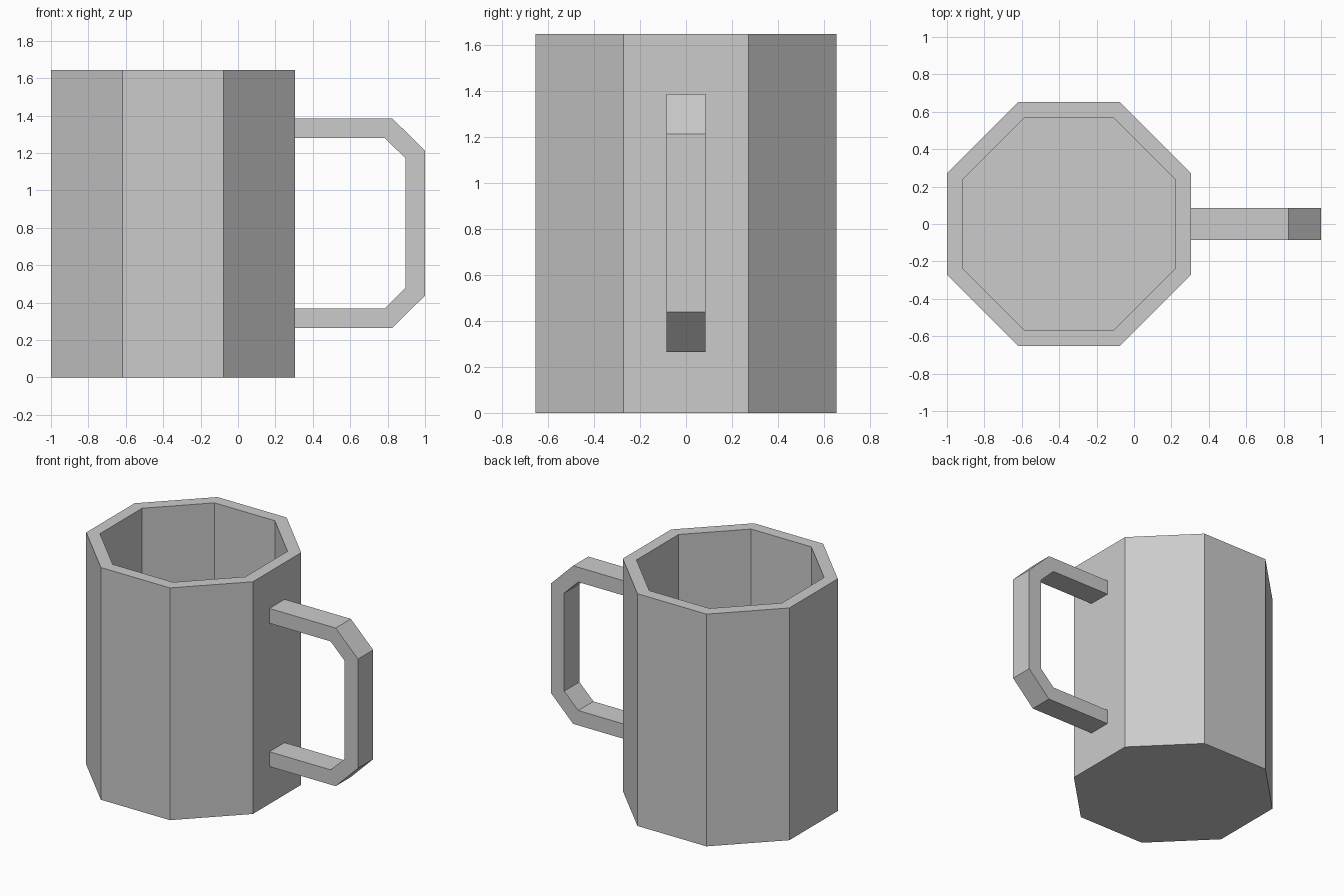
import bpy, bmesh
from math import pi, cos, sin

if "Cube" in bpy.data.objects:
    bpy.data.objects.remove(bpy.data.objects["Cube"])

SIDES = 8
CENTRE_X = -0.347
HEIGHT = 1.645


def finish(bm, name):
    bmesh.ops.recalc_face_normals(bm, faces=bm.faces)
    mesh = bpy.data.meshes.new(name)
    bm.to_mesh(mesh)
    bm.free()
    obj = bpy.data.objects.new(name, mesh)
    bpy.context.collection.objects.link(obj)
    return obj


def octagon_ring(bm, apothem, z):
    r = apothem / cos(pi / SIDES)
    angles = [(i + 0.5) * 2 * pi / SIDES for i in range(SIDES)]
    return [bm.verts.new((r * cos(a), r * sin(a), z)) for a in angles]


def bridge(bm, a, b):
    n = len(a)
    for i in range(n):
        j = (i + 1) % n
        bm.faces.new((a[i], a[j], b[j], b[i]))


# Hollow octagonal cup: outer base, outer rim, inner rim, inner floor
bm = bmesh.new()
rings = [octagon_ring(bm, apothem, z) for apothem, z in
         [(0.653, 0), (0.653, HEIGHT), (0.57, HEIGHT), (0.57, 0.085)]]
for lower, upper in zip(rings, rings[1:]):
    bridge(bm, lower, upper)
bm.faces.new(rings[0])
bm.faces.new(rings[-1])
cup = finish(bm, "cup_body")
cup.location.x = CENTRE_X

# Handle: a square bar following a chamfered path, mirrored about mid height
MID_Z, HALF_W = 0.825, 0.085
outer = [(0.30, 0.56), (0.825, 0.56), (1.0, 0.387)]
inner = [(0.30, 0.455), (0.785, 0.455), (0.895, 0.347)]


def mirrored(path):
    return path + [(x, -z) for x, z in reversed(path)]


bm = bmesh.new()
sections = []
for (ox, oz), (ix, iz) in zip(mirrored(outer), mirrored(inner)):
    corners = [(ox, -HALF_W, oz), (ox, HALF_W, oz), (ix, HALF_W, iz), (ix, -HALF_W, iz)]
    sections.append([bm.verts.new(c) for c in corners])
for a, b in zip(sections, sections[1:]):
    bridge(bm, a, b)
bm.faces.new(sections[0])
bm.faces.new(sections[-1])
handle = finish(bm, "handle")
handle.location.z = MID_Z
